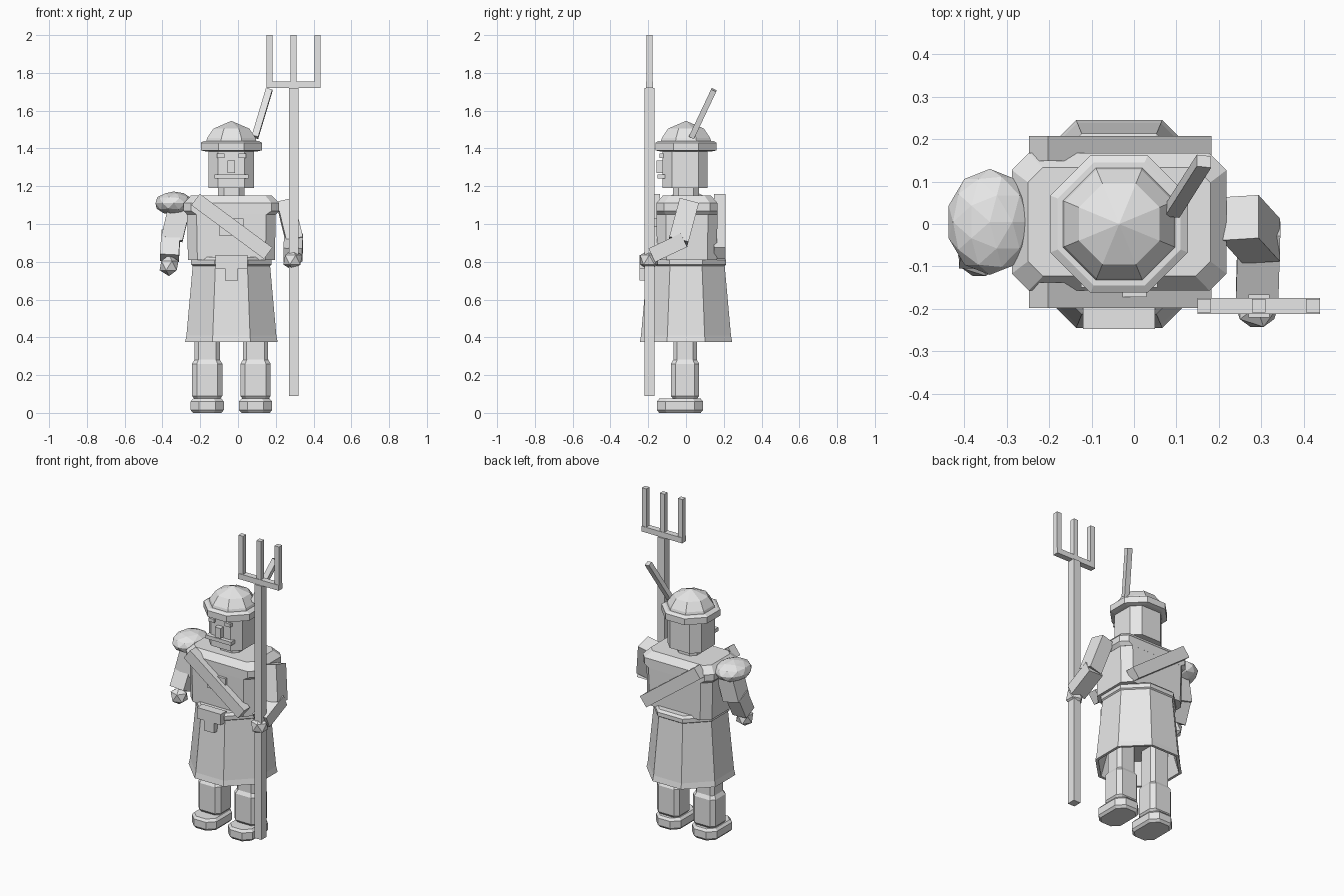
import bpy, bmesh, math
from mathutils import Vector

cube = bpy.data.objects.get("Cube")
if cube:
    bpy.data.objects.remove(cube)

grey = bpy.data.materials.new("plain_grey")
grey.use_nodes = True
COLOR = (0.8, 0.8, 0.8, 1)
grey.diffuse_color = COLOR
grey.node_tree.nodes["Principled BSDF"].inputs["Base Color"].default_value = COLOR

CX = -0.035            # body axis
T = math.tan(math.pi / 8)


def finish(name, bm):
    bmesh.ops.recalc_face_normals(bm, faces=bm.faces)
    mesh = bpy.data.meshes.new(name)
    bm.to_mesh(mesh)
    bm.free()
    mesh.materials.append(grey)
    obj = bpy.data.objects.new(name, mesh)
    bpy.context.collection.objects.link(obj)
    return obj


def loft(name, rings, cx=CX, cy=0.0):
    """Stack of chamfered rectangles: (half x, half y, chamfer, z)."""
    bm = bmesh.new()
    loops = []
    for hx, hy, c, z in rings:
        pts = [(hx, c - hy), (hx, hy - c), (hx - c, hy), (c - hx, hy),
               (-hx, hy - c), (-hx, c - hy), (c - hx, -hy), (hx - c, -hy)]
        loops.append([bm.verts.new((cx + x, cy + y, z)) for x, y in pts])
    for a, b in zip(loops, loops[1:]):
        for i in range(8):
            j = (i + 1) % 8
            bm.faces.new((a[i], a[j], b[j], b[i]))
    bm.faces.new(loops[0][::-1])
    bm.faces.new(loops[-1])
    return finish(name, bm)


def octagon(name, rings, cy=0.0):
    """Regular octagon stack: (apothem, z)."""
    return loft(name, [(r, r, r * (1 - T), z) for r, z in rings], CX, cy)


def box(name, x, y, z):
    bm = bmesh.new()
    bmesh.ops.create_cube(bm, size=1)
    for v in bm.verts:
        v.co = [lo + (hi - lo) * (c + 0.5) for (lo, hi), c in zip((x, y, z), v.co)]
    return finish(name, bm)


def beam(name, a, b, width, depth, side=(1, 0, 0)):
    """Box running from a to b; width lies along the side direction."""
    a, b = Vector(a), Vector(b)
    w = (b - a).normalized()
    u = Vector(side)
    u = (u - w * u.dot(w)).normalized()
    v = w.cross(u)
    bm = bmesh.new()
    bmesh.ops.create_cube(bm, size=1)
    for vert in bm.verts:
        p = vert.co.copy()
        vert.co = a + (b - a) * (p.z + 0.5) + u * p.x * width + v * p.y * depth
    return finish(name, bm)


def ball(name, center, radii, detail=1):
    bm = bmesh.new()
    bmesh.ops.create_icosphere(bm, subdivisions=detail, radius=1)
    for v in bm.verts:
        v.co = [c + r * p for c, r, p in zip(center, radii, v.co)]
    return finish(name, bm)


# Legs: shoe, boot and thigh on each side
for side, s in (("right", -1), ("left", 1)):
    x = CX + s * 0.128
    loft(side + "_shoe", [(0.075, 0.11, 0.04, 0), (0.088, 0.122, 0.045, 0.015),
                          (0.088, 0.122, 0.045, 0.06), (0.075, 0.11, 0.04, 0.075)], x, -0.032)
    loft(side + "_boot", [(0.065, 0.06, 0.02, 0.07), (0.08, 0.075, 0.025, 0.09),
                          (0.08, 0.075, 0.025, 0.26), (0.065, 0.06, 0.02, 0.285)], x, -0.005)
    loft(side + "_thigh", [(0.067, 0.062, 0.02, 0.27), (0.067, 0.062, 0.02, 0.55)], x, -0.005)

# Skirt with a hollow hem, and belt
octagon("skirt", [(0.19, 0.52), (0.228, 0.375), (0.245, 0.375), (0.238, 0.41), (0.203, 0.8)])
octagon("belt", [(0.2, 0.775), (0.213, 0.785), (0.213, 0.81), (0.2, 0.825)])
box("buckle", (-0.12, 0.05), (-0.247, -0.19), (0.765, 0.835))
box("buckle_tab", (-0.07, 0.0), (-0.245, -0.19), (0.7, 0.765))

# Torso with broad bevelled shoulders
loft("torso", [(0.23, 0.158, 0.05, 0.81), (0.235, 0.162, 0.05, 1.08)], cy=0.005)
loft("shoulder_yoke", [(0.235, 0.162, 0.05, 1.05), (0.253, 0.162, 0.04, 1.07),
                       (0.253, 0.162, 0.04, 1.11), (0.215, 0.128, 0.035, 1.15)], cy=0.005)
box("chest_plate", (-0.1, 0.03), (-0.172, -0.14), (0.94, 1.03))
for name, y in (("front_strap", -0.168), ("back_strap", 0.178)):
    beam(name, (-0.225, y, 1.13), (0.16, y, 0.845), 0.06, 0.075, (0, 1, 0))

# Neck, head and face
loft("neck", [(0.07, 0.07, 0.03, 1.13), (0.07, 0.07, 0.03, 1.22)])
loft("head", [(0.12, 0.12, 0.05, 1.19), (0.12, 0.12, 0.05, 1.42)], cy=-0.005)
box("nose", (-0.055, -0.015), (-0.157, -0.11), (1.27, 1.335))
box("moustache", (CX - 0.09, CX + 0.09), (-0.15, -0.11), (1.24, 1.263))
for side, s in (("right", -1), ("left", 1)):
    x = CX + s * 0.057
    box(side + "_brow", (x - 0.02, x + 0.02), (-0.14, -0.1), (1.35, 1.372))

# Helmet and feather
octagon("helmet_brim", [(0.14, 1.385), (0.162, 1.39), (0.162, 1.43), (0.145, 1.44)])
octagon("helmet_dome", [(0.135, 1.43), (0.128, 1.455), (0.095, 1.505), (0.002, 1.545)])
beam("feather", (0.09, 0.03, 1.46), (0.165, 0.148, 1.71), 0.035, 0.03)

# Left arm, bent forward to hold the fork
beam("left_upper_arm", (0.25, 0.015, 1.115), (0.3, -0.04, 0.91), 0.09, 0.105)
beam("left_forearm", (0.295, -0.01, 0.915), (0.29, -0.18, 0.835), 0.1, 0.08)
ball("left_hand", (0.29, -0.195, 0.81), (0.056,) * 3)

# Right arm, hanging, with a shoulder pad
beam("right_upper_arm", (-0.305, 0.005, 1.11), (-0.35, -0.01, 0.92), 0.115, 0.11)
beam("right_forearm", (-0.355, -0.005, 0.95), (-0.363, -0.065, 0.82), 0.1, 0.09)
ball("right_hand", (-0.365, -0.075, 0.78), (0.056,) * 3)
ball("shoulder_pad", (-0.34, 0.005, 1.11), (0.102, 0.125, 0.062), 2)

# Three-pronged fork
Y = -0.193
box("fork_shaft", (0.27, 0.32), (Y - 0.027, Y + 0.027), (0.09, 1.72))
box("fork_crossbar", (0.15, 0.438), (Y - 0.019, Y + 0.019), (1.72, 1.755))
for name, x in (("inner", 0.166), ("middle", 0.294), ("outer", 0.422)):
    box(name + "_tine", (x - 0.016, x + 0.016), (Y - 0.016, Y + 0.016), (1.755, 2.0))
